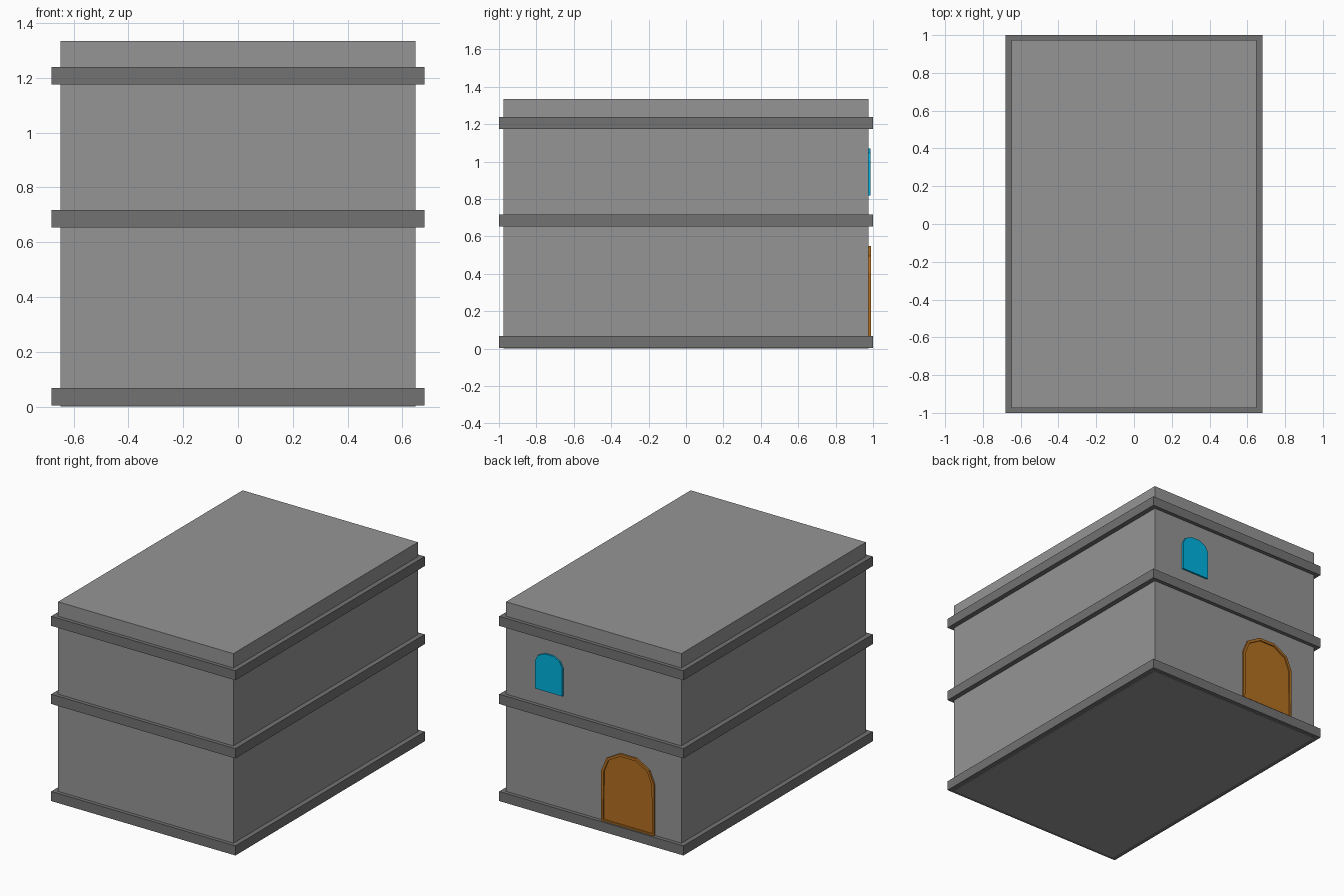
import bpy, bmesh, math

if "Cube" in bpy.data.objects:
    bpy.data.objects.remove(bpy.data.objects["Cube"])


def material(name, rgb):
    m = bpy.data.materials.new(name)
    m.diffuse_color = (*rgb, 1)
    m.use_nodes = True
    m.node_tree.nodes["Principled BSDF"].inputs["Base Color"].default_value = m.diffuse_color
    return m


WALL = material("wall_grey", (0.30, 0.30, 0.30))
TRIM = material("trim_grey", (0.17, 0.17, 0.17))
WOOD = material("door_wood", (0.45, 0.16, 0.015))
GLASS = material("window_glass", (0.0, 0.45, 0.75))


def finish(bm, name, mat):
    bmesh.ops.recalc_face_normals(bm, faces=bm.faces)
    me = bpy.data.meshes.new(name)
    bm.to_mesh(me)
    bm.free()
    me.materials.append(mat)
    bpy.context.collection.objects.link(bpy.data.objects.new(name, me))


def box(name, half_x, half_y, z0, z1, mat):
    bm = bmesh.new()
    bmesh.ops.create_cube(bm, size=2)
    for v in bm.verts:
        v.co = (v.co.x * half_x, v.co.y * half_y, z0 if v.co.z < 0 else z1)
    finish(bm, name, mat)


def arch(name, cx, half_w, z0, z1, rise, y0, y1, mat, frame=0, recess=0):
    """Arched slab on the back wall; optional frame around a recessed panel."""
    bm = bmesh.new()
    spring = z1 - rise
    crown = rise / math.sin(math.radians(72))
    pts = [(half_w, z0)]
    pts += [(half_w * math.cos(math.radians(a)), spring + crown * math.sin(math.radians(a)))
            for a in range(0, 181, 36)]
    pts += [(-half_w, z0)]
    back = bm.faces.new([bm.verts.new((cx + x, y0, z)) for x, z in pts])
    ext = bmesh.ops.extrude_face_region(bm, geom=[back], use_keep_orig=True)["geom"]
    for v in (g for g in ext if isinstance(g, bmesh.types.BMVert)):
        v.co.y = y1
    bmesh.ops.recalc_face_normals(bm, faces=bm.faces)
    if frame:
        front = next(g for g in ext if isinstance(g, bmesh.types.BMFace))
        bmesh.ops.inset_region(bm, faces=[front], thickness=frame)
        walls = bmesh.ops.inset_region(bm, faces=[front], thickness=0.0005)
        for v in front.verts:
            v.co.y -= recess
    finish(bm, name, mat)


# Main block and the three projecting ledges
box("walls", 0.648, 0.975, 0.0, 1.335, WALL)
for name, z0, z1 in (("base_ledge", 0.004, 0.068),
                     ("middle_ledge", 0.653, 0.718),
                     ("upper_ledge", 1.175, 1.239)):
    box(name, 0.681, 1.0, z0, z1, TRIM)

# Door and window on the back wall
arch("door", -0.26, 0.195, 0.066, 0.55, 0.145, 0.97, 0.988, WOOD, 0.018, 0.008)
arch("window", 0.325, 0.1, 0.82, 1.07, 0.063, 0.97, 0.987, GLASS)
